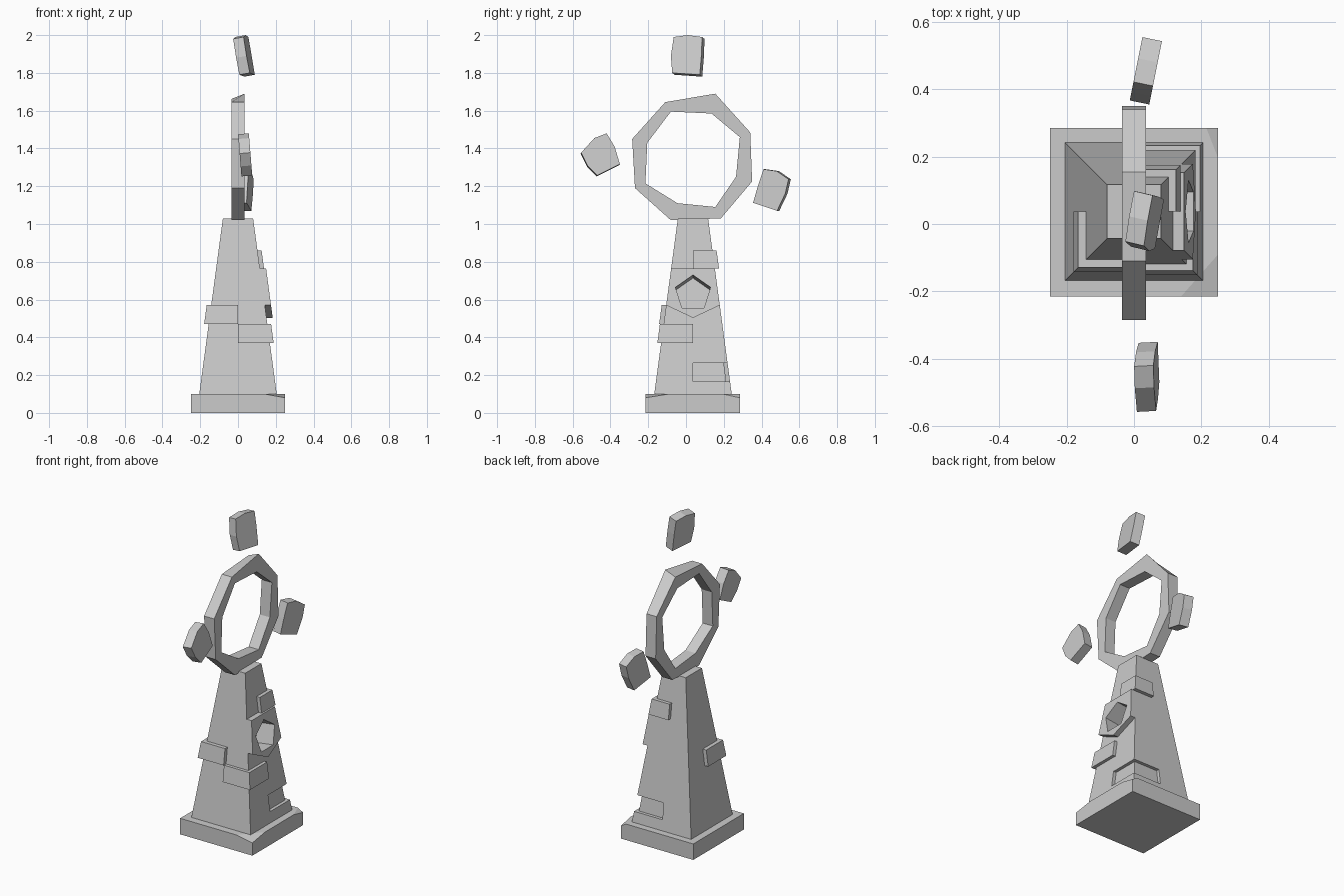
import bpy, bmesh

if "Cube" in bpy.data.objects:
    bpy.data.objects.remove(bpy.data.objects["Cube"])

CY = 0.037  # tower axis in y


def half(z):
    """Half width of the tapering tower at height z."""
    return 0.205 - 0.125 * (z - 0.1) / 0.93


def build(name, loops, closed=False):
    """Bridge loops of points; cap the ends, or join last to first."""
    bm = bmesh.new()
    rings = [[bm.verts.new(p) for p in lp] for lp in loops]
    n = len(rings[0])
    pairs = list(zip(rings, rings[1:]))
    if closed:
        pairs.append((rings[-1], rings[0]))
    else:
        bm.faces.new(rings[0])
        bm.faces.new(rings[-1])
    for a, b in pairs:
        for i in range(n):
            j = (i + 1) % n
            bm.faces.new((a[i], a[j], b[j], b[i]))
    bmesh.ops.recalc_face_normals(bm, faces=bm.faces)
    me = bpy.data.meshes.new(name)
    bm.to_mesh(me)
    bm.free()
    ob = bpy.data.objects.new(name, me)
    bpy.context.collection.objects.link(ob)
    return ob


def corner_block(name, sx, sy, z0, z1, off, back=0.0):
    """Tapered block filling one quadrant of the tower, offset from its faces."""
    def loop(z):
        w = half(z) + off
        x0, y0 = -sx * back, CY - sy * back
        x1, y1 = sx * w, CY + sy * w
        return [(x0, y0, z), (x1, y0, z), (x1, y1, z), (x0, y1, z)]
    return build(name, [loop(z0), loop(z1)])


def cut(ob, cutter):
    m = ob.modifiers.new("cut", 'BOOLEAN')
    m.operation = 'DIFFERENCE'
    m.solver = 'EXACT'
    m.object = cutter
    cutter.hide_render = True
    cutter.hide_viewport = True


# base slab with two chipped top corners
base = build("base", [[(x, y, z) for x, y in
             ((-.25, -.215), (.25, -.215), (.25, .285), (-.25, .285))] for z in (0, .1)])
for sy, cx, cy in ((-1, .14, -.09), (1, .215, .195)):
    y = .035 + sy * .25
    bm = bmesh.new()
    bm.from_mesh(base.data)
    a, b, c = (.25, y, .08), (cx, y, .1), (.25, cy, .1)
    no = ((b[1] - a[1]) * (c[2] - a[2]) - (b[2] - a[2]) * (c[1] - a[1]),
          (b[2] - a[2]) * (c[0] - a[0]) - (b[0] - a[0]) * (c[2] - a[2]),
          (b[0] - a[0]) * (c[1] - a[1]) - (b[1] - a[1]) * (c[0] - a[0]))
    if no[2] < 0:
        no = tuple(-v for v in no)
    bmesh.ops.bisect_plane(bm, geom=bm.verts[:] + bm.edges[:] + bm.faces[:],
                           plane_co=a, plane_no=no, clear_outer=True)
    bmesh.ops.holes_fill(bm, edges=[e for e in bm.edges if e.is_boundary])
    bmesh.ops.recalc_face_normals(bm, faces=bm.faces)
    bm.to_mesh(base.data)
    bm.free()

# tapered tower
tower = build("tower", [[(sx * half(z), CY + sy * half(z), z) for sx, sy in
              ((-1, -1), (1, -1), (1, 1), (-1, 1))] for z in (.1, 1.03)])

# raised corner stones, and one sunken stone
corner_block("stone_front_left", -1, -1, .47, .57, .024)
corner_block("stone_front_right", 1, -1, .37, .47, .02)
corner_block("stone_upper_back", 1, 1, .765, .86, .022)
cut(tower, corner_block("recess_cutter", 1, 1, .165, .265, .06))
corner_block("stone_sunken", 1, 1, .16, .27, -.02, .01)

# window surround on the right face
outline = [(CY - half(.765), .765), (CY + half(.765), .765),
           (CY + half(.57), .57), (CY, .503), (CY - half(.57), .57)]
plate = build("window_surround", [[(half(z) + d, y, z) for y, z in outline]
                                  for d in (-.02, .033)])

# pentagonal window sunk square to the sloping face
window = [(CY, .73), (CY + .093, .665), (CY + .058, .555),
          (CY - .058, .555), (CY - .093, .665)]
cutter = build("window_cutter", [[(half(z) + .033 + d, y, z + d * .134)
                                  for y, z in window] for d in (-.12, .03)])
cut(tower, cutter)
cut(plate, cutter)

# rough eight-sided ring
outer = [(-.11, 1.645), (.155, 1.69), (.34, 1.485), (.35, 1.225),
         (.185, 1.03), (-.08, 1.02), (-.27, 1.19), (-.285, 1.45)]
inner = [(-.08, 1.595), (.135, 1.585), (.285, 1.46), (.265, 1.25),
         (.155, 1.09), (-.045, 1.11), (-.215, 1.215), (-.205, 1.43)]
X = .035
back_outer = [(-X, y, z - (.028 if z > 1.68 else 0)) for y, z in outer]
build("ring", [back_outer, [(X, y, z) for y, z in outer],
               [(X, y, z) for y, z in inner], [(-X, y, z) for y, z in inner]], closed=True)


# floating stones: outline on a tilted face, then the shifted back face
def floating(name, pts, x0, a, b, shift):
    yc = sum(p[0] for p in pts) / len(pts)
    zc = sum(p[1] for p in pts) / len(pts)
    front = [(x0 + a * (y - yc) + b * (z - zc), y, z) for y, z in pts]
    back = [tuple(c + s for c, s in zip(p, shift)) for p in front]
    build(name, [front, back])


floating("floating_stone_top",
         [(-.065, 1.99), (.01, 2.0), (.085, 1.99), (.082, 1.9),
          (.073, 1.79), (-.073, 1.80), (-.08, 1.89)],
         .056, .17, -.18, (-.055, .013, -.01))
floating("floating_stone_front",
         [(-.555, 1.378), (-.485, 1.455), (-.42, 1.48), (-.378, 1.41),
          (-.35, 1.317), (-.47, 1.257), (-.522, 1.31)],
         .066, 0, -.08, (-.057, -.003, -.005))
floating("floating_stone_back",
         [(.38, 1.2), (.41, 1.29), (.48, 1.28), (.543, 1.237),
          (.525, 1.16), (.482, 1.07), (.355, 1.112)],
         .065, .2, 0, (-.058, .012, 0))
